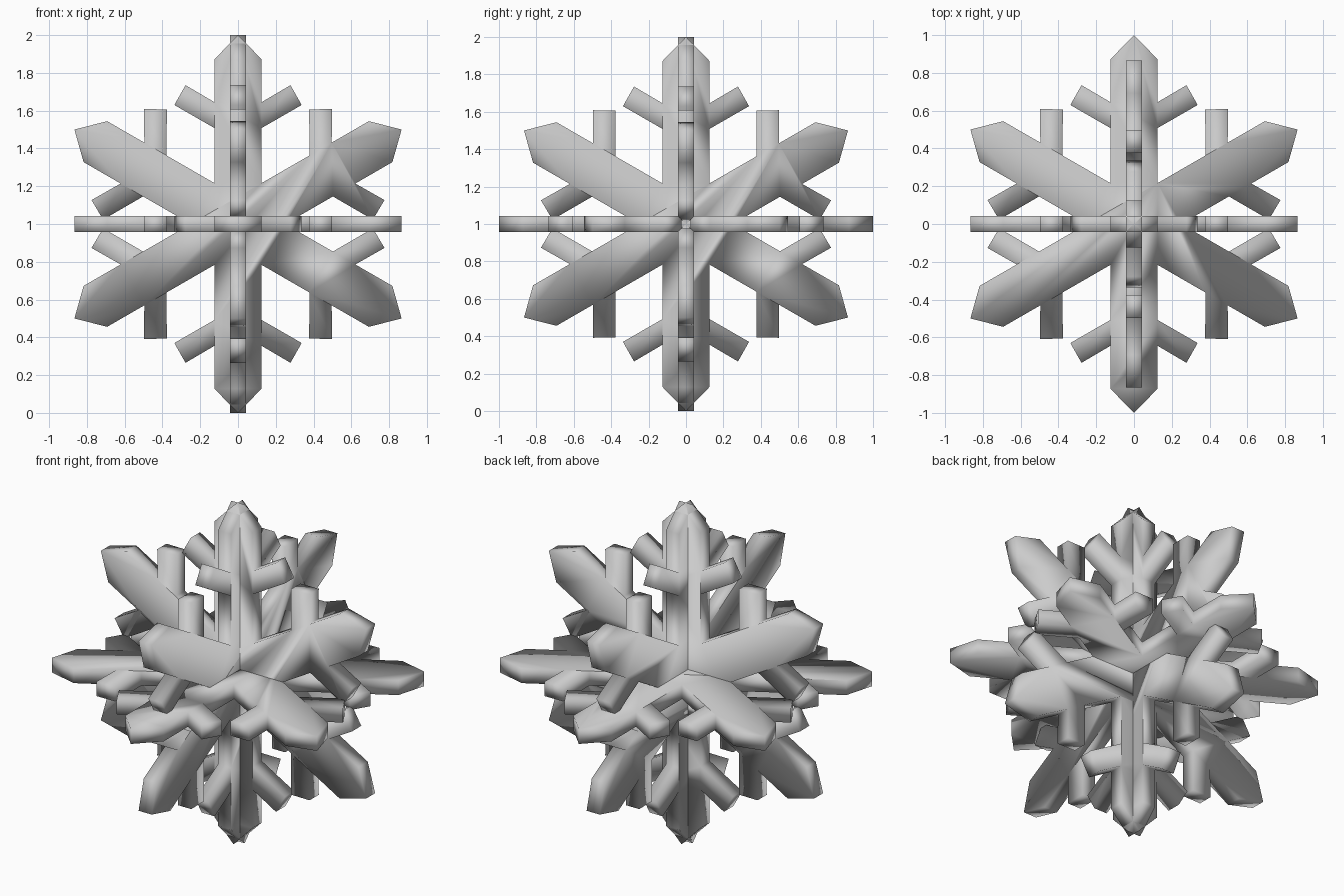
import bpy, bmesh, math
from mathutils import Vector, Matrix

if "Cube" in bpy.data.objects:
    bpy.data.objects.remove(bpy.data.objects["Cube"])

HALF_T = 0.043  # half thickness of each plate

# Right half of one arm: (sideways, along), from the valley outwards to the tip
HALF_ARM = [(0.125, 0.2165), (0.125, 0.508), (0.337, 0.63), (0.278, 0.735),
            (0.125, 0.645), (0.125, 0.872)]


def flake_outline():
    """Six arms around the centre, first one pointing along +v."""
    left = [(-s, r) for s, r in HALF_ARM[1:]]      # valley is shared by neighbours
    arm = HALF_ARM + [(0, 1.0)] + left[::-1]
    pts = []
    for k in range(6):
        rot = Matrix.Rotation(k * math.pi / 3, 2)
        # arm runs right to left, so the flake runs counter-clockwise
        pts += [rot @ Vector(p) for p in arm]
    return pts


def add_flake(name, u, v):
    """Extruded snowflake plate spanning axes u and v, centred at z = 1."""
    u, v = Vector(u), Vector(v)
    n = u.cross(v)
    bm = bmesh.new()
    base = [bm.verts.new(u * p.x + v * p.y - n * HALF_T + Vector((0, 0, 1)))
            for p in flake_outline()]
    face = bm.faces.new(base)
    new = bmesh.ops.extrude_face_region(bm, geom=[face])["geom"]
    bmesh.ops.translate(bm, vec=n * 2 * HALF_T,
                        verts=[g for g in new if isinstance(g, bmesh.types.BMVert)])
    bmesh.ops.recalc_face_normals(bm, faces=bm.faces)
    # soft shading across the whole plate
    for f in bm.faces:
        f.smooth = True
    mesh = bpy.data.meshes.new(name)
    bm.to_mesh(mesh)
    bm.free()
    bpy.context.collection.objects.link(bpy.data.objects.new(name, mesh))


# Three crossing plates
add_flake("front_flake", (1, 0, 0), (0, 0, 1))
add_flake("side_flake", (0, 1, 0), (0, 0, 1))
add_flake("flat_flake", (1, 0, 0), (0, 1, 0))
